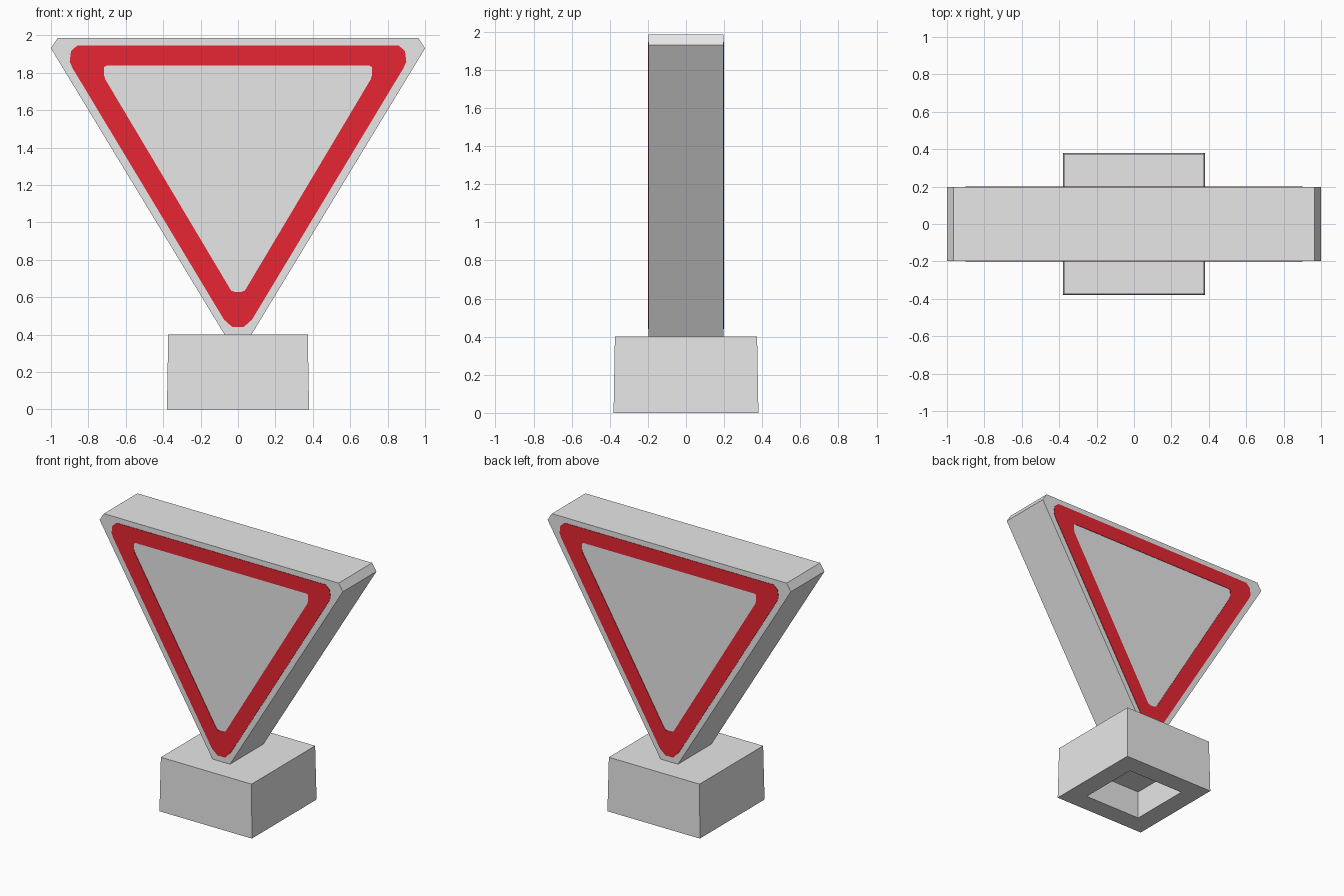
import bpy, bmesh

if "Cube" in bpy.data.objects:
    bpy.data.objects.remove(bpy.data.objects["Cube"])

def material(name, rgb):
    m = bpy.data.materials.new(name)
    m.diffuse_color = (*rgb, 1)
    m.use_nodes = True
    m.node_tree.nodes["Principled BSDF"].inputs["Base Color"].default_value = m.diffuse_color
    return m

grey = material("light grey", (0.8, 0.8, 0.8))
red = material("warning red", (0.8, 0.019, 0.032))

def finish(name, bm, mat):
    bmesh.ops.recalc_face_normals(bm, faces=bm.faces[:])
    me = bpy.data.meshes.new(name)
    bm.to_mesh(me)
    bm.free()
    me.materials.append(mat)
    ob = bpy.data.objects.new(name, me)
    bpy.context.collection.objects.link(ob)
    return ob

def mirrored(half):
    """Closed x/z outline from its right half, listed bottom to top."""
    return half + [(-x, z) for x, z in reversed(half)]

def loop_xz(bm, outline, y):
    return [bm.verts.new((x, y, z)) for x, z in outline]

def bridge(bm, a, b):
    n = len(a)
    for i in range(n):
        j = (i + 1) % n
        bm.faces.new((a[i], a[j], b[j], b[i]))

# Triangular sign board with clipped corners
T = 0.197
bm = bmesh.new()
board = mirrored([(0.072, 0.4), (1.0, 1.93), (0.965, 1.985)])
front, back = loop_xz(bm, board, -T), loop_xz(bm, board, T)
bm.faces.new(front)
bm.faces.new(back)
bridge(bm, front, back)
finish("sign_board", bm, grey)

# Thin red border plates on both sides
outer = mirrored([(0.03, 0.44), (0.075, 0.48), (0.885, 1.825),
                  (0.9, 1.86), (0.893, 1.915), (0.86, 1.945)])
inner = mirrored([(0.015, 0.627), (0.037, 0.635), (0.71, 1.765),
                  (0.717, 1.79), (0.715, 1.832), (0.70, 1.838)])
for name, side in (("front_border", -1), ("back_border", 1)):
    bm = bmesh.new()
    loops = [loop_xz(bm, o, side * y) for o, y in
             ((outer, T - 0.001), (outer, T + 0.003),
              (inner, T + 0.003), (inner, T - 0.001))]
    for k in range(4):
        bridge(bm, loops[k], loops[(k + 1) % 4])
    finish(name, bm, red)

# Tapered square foot with a recess underneath
bm = bmesh.new()
rings = [[bm.verts.new((sx * r, sy * r, z))
          for sx, sy in ((-1, -1), (1, -1), (1, 1), (-1, 1))]
         for r, z in ((0.373, 0.4), (0.38, 0.0), (0.235, 0.0), (0.235, 0.21))]
for a, b in zip(rings, rings[1:]):
    bridge(bm, a, b)
bm.faces.new(rings[0])
bm.faces.new(rings[-1])
finish("foot", bm, grey)
